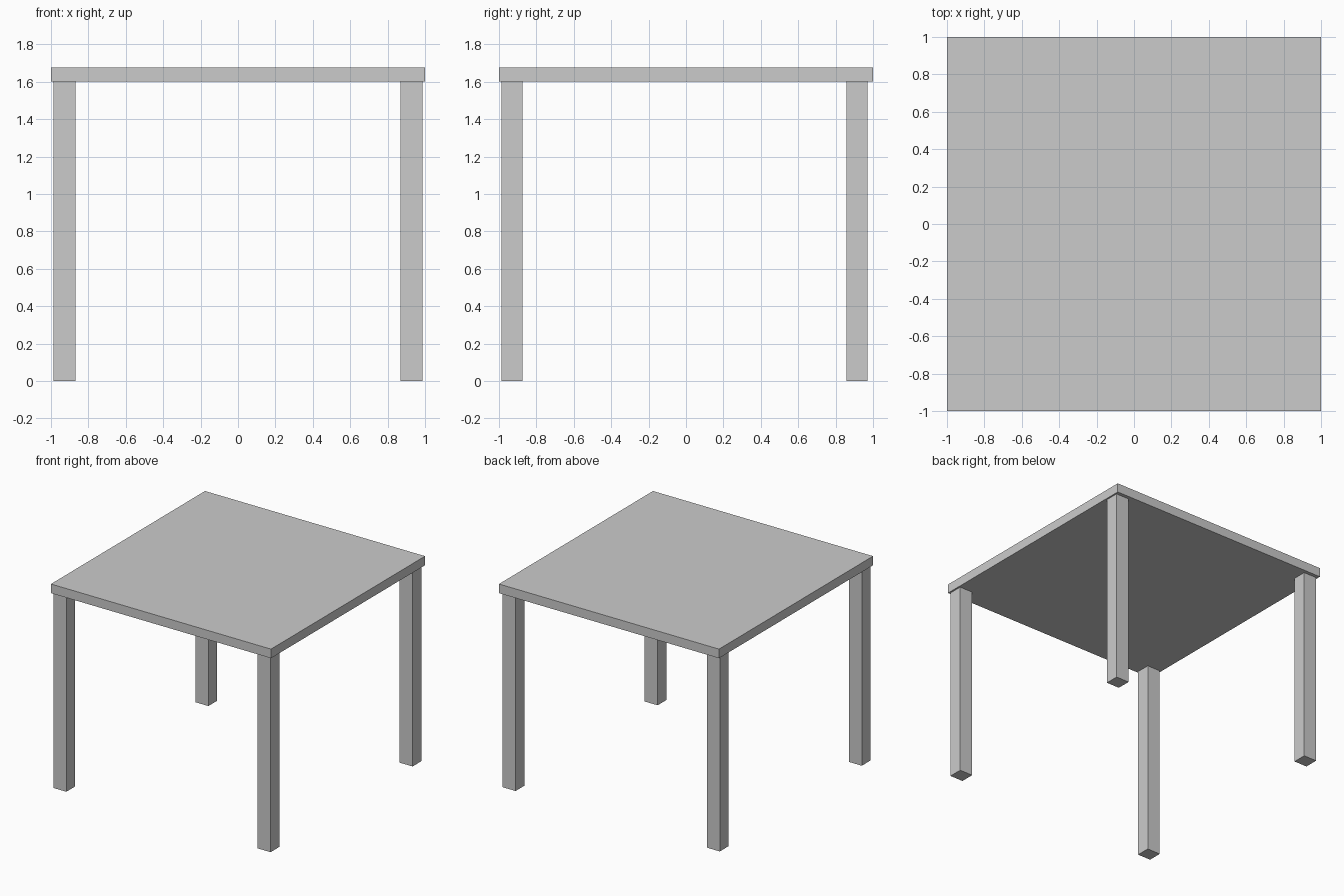
import bpy

if "Cube" in bpy.data.objects:
    bpy.data.objects.remove(bpy.data.objects["Cube"])


def box(name, x0, x1, y0, y1, z0, z1):
    bpy.ops.mesh.primitive_cube_add(
        size=1, location=((x0 + x1) / 2, (y0 + y1) / 2, (z0 + z1) / 2))
    ob = bpy.context.object
    ob.name = name
    ob.scale = (x1 - x0, y1 - y0, z1 - z0)
    bpy.ops.object.transform_apply(location=False, rotation=False, scale=True)
    return ob


UNDERSIDE = 1.602

# Square slab top
box("table_top", -1, 1, -1, 1, UNDERSIDE, 1.677)

# Four legs, the back pair set slightly further in from the edge
for side, x in (("left", -0.928), ("right", 0.928)):
    for end, y in (("front", -0.93), ("back", 0.914)):
        box(f"{end}_{side}_leg", x - 0.059, x + 0.059,
            y - 0.057, y + 0.057, 0, UNDERSIDE)
